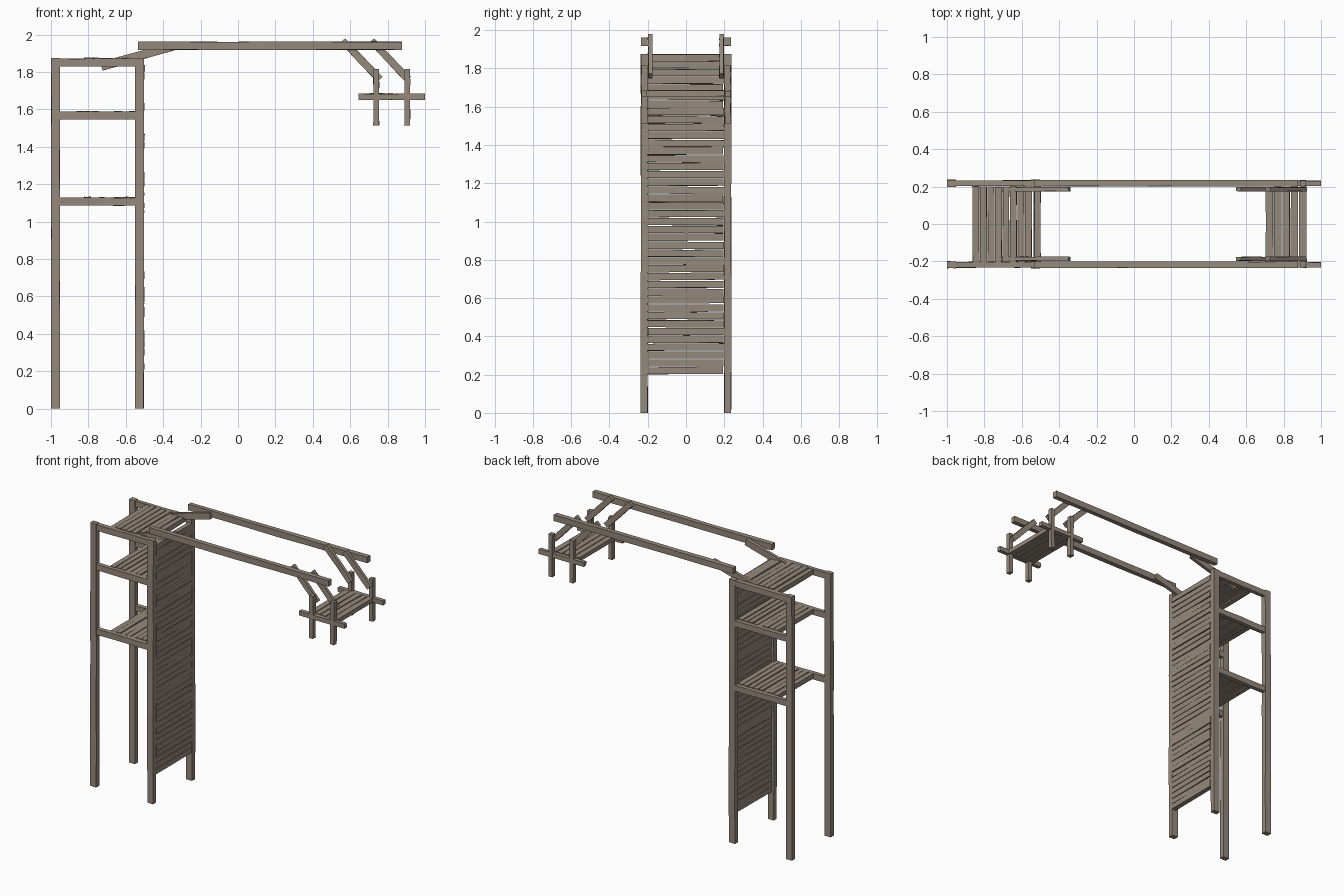
import bpy, bmesh, random
from mathutils import Vector

if "Cube" in bpy.data.objects:
    bpy.data.objects.remove(bpy.data.objects["Cube"])

random.seed(4)
wood = bpy.data.materials.new("weathered_wood")
wood.diffuse_color = (0.30, 0.25, 0.20, 1)
wood.use_nodes = True
wood.node_tree.nodes["Principled BSDF"].inputs["Base Color"].default_value = wood.diffuse_color


def add_beam(bm, a, b, w, h, segs=4, wob=0.0015):
    """Rough-sawn square timber from a to b; w runs along the side axis, h along the other."""
    a, b = Vector(a), Vector(b)
    d = (b - a).normalized()
    side = Vector((0, 1, 0)) if abs(d.y) < 0.9 else Vector((1, 0, 0))
    up = d.cross(side).normalized()
    r = lambda: random.uniform(-wob, wob)
    rings = []
    for i in range(segs + 1):
        c = a.lerp(b, i / segs)
        ring = [bm.verts.new(c + side * (sx * w / 2 + r()) + up * (sy * h / 2 + r()))
                for sx, sy in ((-1, -1), (1, -1), (1, 1), (-1, 1))]
        if rings:
            p = rings[-1]
            for k in range(4):
                bm.faces.new((p[k], p[(k + 1) % 4], ring[(k + 1) % 4], ring[k]))
        rings.append(ring)
    bm.faces.new(rings[0][::-1])
    bm.faces.new(rings[-1])


def make(name, beams):
    bm = bmesh.new()
    for args in beams:
        add_beam(bm, *args)
    bmesh.ops.recalc_face_normals(bm, faces=bm.faces)
    me = bpy.data.meshes.new(name)
    bm.to_mesh(me)
    bm.free()
    me.materials.append(wood)
    ob = bpy.data.objects.new(name, me)
    bpy.context.collection.objects.link(ob)


def planks(x0, x1, n, z, h):
    """Row of floor boards running across y."""
    step = (x1 - x0) / n
    out = []
    for i in range(n):
        x = x0 + (i + 0.5) * step
        e = random.uniform(-0.003, 0.003)
        zz = z + random.uniform(-0.003, 0.003)
        out.append(((x, -0.203 + e, zz), (x, 0.2 + e, zz), step - 0.005, h, 2))
    return out


Y = 0.218
sides = (-Y, Y)
levels = (1.85, 1.567, 1.107)

# Tower posts
make("tower_posts", [((x, y, 0), (x, y, 1.875), 0.036, 0.047, 6)
                     for x in (-0.976, -0.527) for y in sides])

# Tower rails and floors
make("tower_rails", [((-0.98, y, z), (-0.51, y, z), 0.03, 0.042)
                     for z in levels for y in sides])
for name, z in zip(("top_floor", "middle_floor", "lower_floor"), levels):
    make(name, planks(-0.865, -0.545, 8, z + 0.006, 0.034))

# Slatted wall between the front pair of posts
slats = []
n, z0, z1 = 40, 0.2, 1.84
step = (z1 - z0) / n
for i in range(n):
    z = z0 + (i + 0.5) * step
    e = random.uniform(-0.004, 0.004)
    t = random.uniform(-0.003, 0.003)
    x = -0.518 + random.uniform(-0.003, 0.003)
    slats.append(((x, -0.203 + e, z), (x, 0.197 + e, z + t), 0.032, step - 0.004, 2))
make("wall_slats", slats)

# Long overhead beams
make("overhead_beams", [((-0.535, y, 1.94), (0.877, y, 1.94), 0.034, 0.043, 6) for y in sides])

# Diagonal braces, just inside the beams
By = 0.186
make("tower_braces", [((-0.73, y, 1.83), (-0.345, y, 1.938), 0.022, 0.045)
                      for y in (-By, By)])
make("hanging_braces", [((x0, y, 1.967), (x1, y, 1.76), 0.022, 0.038)
                        for x0, x1 in ((0.56, 0.758), (0.715, 0.91)) for y in (-By, By)])

# Hanging platform
make("hanging_posts", [((x, y, 1.513), (x, y, 1.815), 0.032, 0.03)
                       for x in (0.739, 0.905) for y in sides])
make("hanging_rails", [((0.643, y, 1.667), (1.0, y, 1.667), 0.028, 0.033) for y in sides])
make("hanging_floor", planks(0.702, 0.925, 5, 1.67, 0.03))
